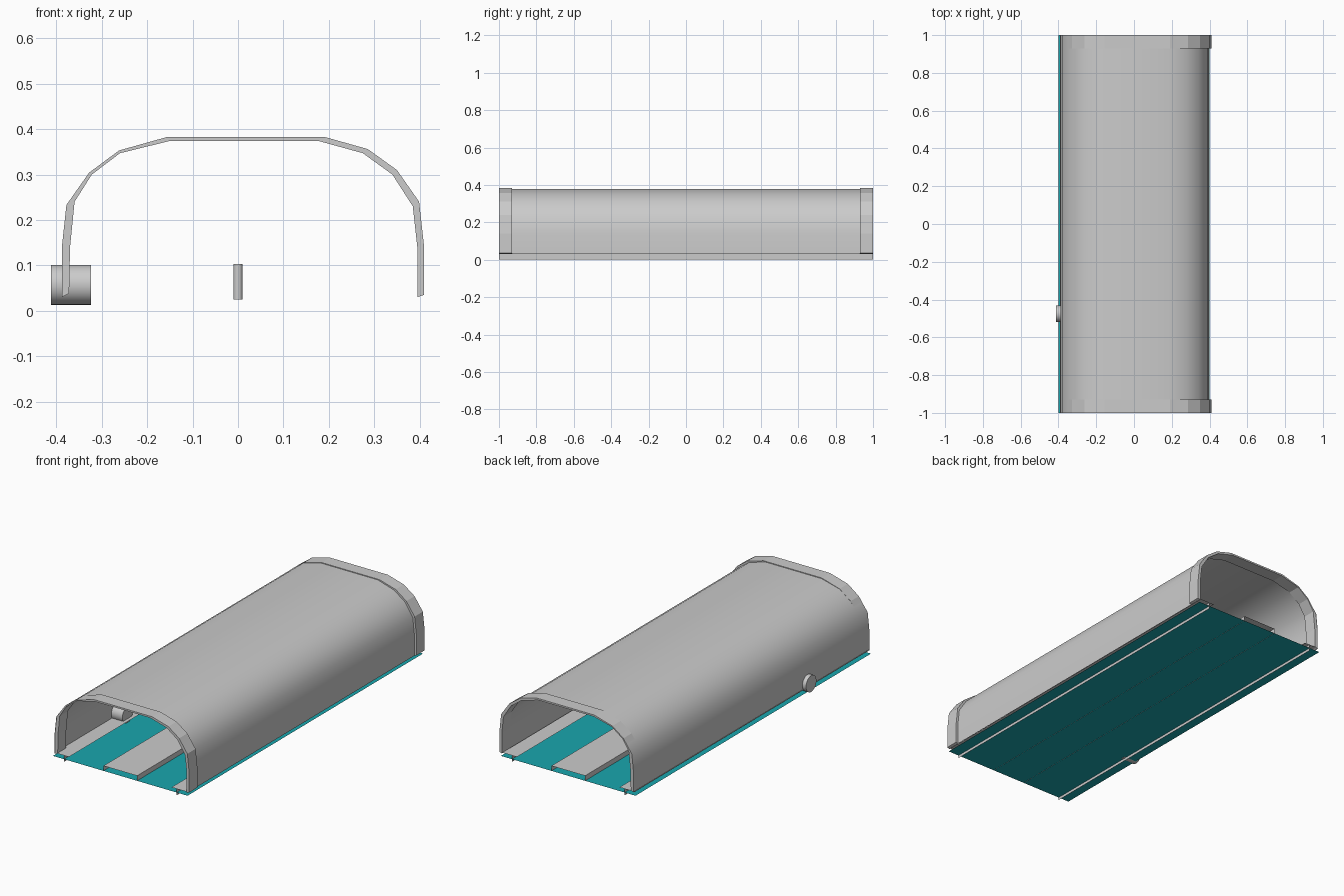
import bpy, bmesh, math

if "Cube" in bpy.data.objects:
    bpy.data.objects.remove(bpy.data.objects["Cube"])


def finish(name, bm, mat=None, smooth=False):
    me = bpy.data.meshes.new(name)
    bm.to_mesh(me)
    bm.free()
    ob = bpy.data.objects.new(name, me)
    bpy.context.collection.objects.link(ob)
    if mat:
        me.materials.append(mat)
    if smooth:
        bpy.context.view_layer.objects.active = ob
        ob.select_set(True)
        bpy.ops.object.shade_smooth_by_angle(angle=math.radians(35))
        ob.select_set(False)
    return ob


def sheet(name, profile, y0=-1.0, y1=1.0, mat=None, smooth=False):
    """Thin sheet: an open (x, z) profile swept along y."""
    bm = bmesh.new()
    a = [bm.verts.new((x, y0, z)) for x, z in profile]
    b = [bm.verts.new((x, y1, z)) for x, z in profile]
    for i in range(len(profile) - 1):
        bm.faces.new((a[i], b[i], b[i + 1], a[i + 1]))
    return finish(name, bm, mat, smooth)


def arch_band(name, outer, inner, y0, y1):
    """Solid end band between two arch profiles."""
    bm = bmesh.new()
    loop = outer + inner[::-1]
    a = [bm.verts.new((x, y0, z)) for x, z in loop]
    b = [bm.verts.new((x, y1, z)) for x, z in loop]
    n, m = len(loop), len(outer)
    for i in range(n):
        j = (i + 1) % n
        bm.faces.new((a[i], b[i], b[j], a[j]))
    for i in range(m - 1):
        for r in (a, b):
            bm.faces.new((r[i], r[i + 1], r[n - 2 - i], r[n - 1 - i]))
    bmesh.ops.recalc_face_normals(bm, faces=bm.faces)
    return finish(name, bm)


def cylinder(name, radius, depth, loc, rot=(0, 0, 0), sides=32):
    bm = bmesh.new()
    bmesh.ops.create_cone(bm, cap_ends=True, segments=sides,
                          radius1=radius, radius2=radius, depth=depth)
    ob = finish(name, bm, smooth=True)
    ob.location, ob.rotation_euler = loc, rot
    return ob


teal = bpy.data.materials.new("teal")
teal.diffuse_color = (0.01, 0.38, 0.42, 1)
teal.use_nodes = True
teal.node_tree.nodes["Principled BSDF"].inputs["Base Color"].default_value = teal.diffuse_color

# Arched cover
shell = [(-.39, .03), (-.39, .14), (-.38, .232), (-.328, .303), (-.263, .351),
         (-.155, .379), (.18, .379), (.277, .35), (.342, .303), (.388, .232),
         (.398, .14), (.398, .03)]
sheet("arched_cover", shell, smooth=True)

# Reinforcing bands at both ends
outer = [(-.388, .03), (-.388, .14), (-.378, .233), (-.328, .304), (-.262, .353),
         (-.155, .383), (.19, .383), (.286, .356), (.35, .31), (.399, .24),
         (.41, .14), (.41, .035)]
inner = [(-.372, .038), (-.37, .14), (-.36, .24), (-.322, .3), (-.26, .347),
         (-.15, .374), (.177, .374), (.275, .347), (.34, .3), (.385, .23),
         (.395, .14), (.395, .03)]
arch_band("front_band", outer, inner, -1.0, -.93)
arch_band("back_band", outer, inner, .93, 1.0)

# Floor panel
sheet("floor", [(-.4, .015), (.4, .015)], mat=teal)

# Side rails: top flange with a hanging web
for s, side in ((-1, "left"), (1, "right")):
    sheet(side + "_rail", [(s * .392, .035), (s * .335, .035), (s * .335, 0)])
    sheet(side + "_rail_lip", [(s * .335, .035), (s * .305, .035)])

# Raised central walkway
sheet("walkway", [(-.1, .014), (-.1, .042), (.1, .042), (.1, .014)])

# Round side port and upright centre pin
cylinder("side_port", .044, .088, (-.368, -.475, .057), (0, math.pi / 2, 0))
cylinder("centre_pin", .01, .078, (0, 0, .064), sides=16)
